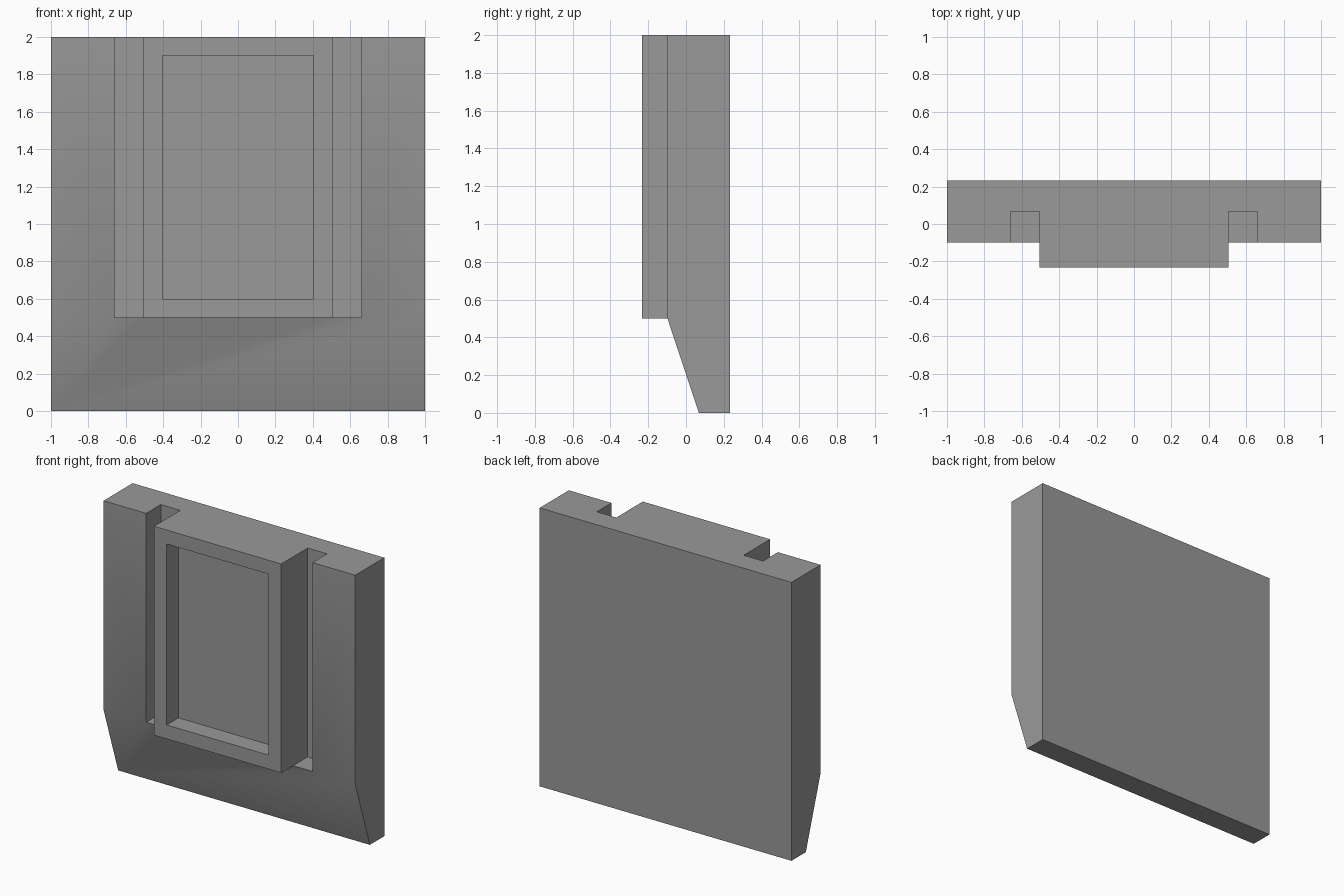
import bpy, math

if "Cube" in bpy.data.objects:
    bpy.data.objects.remove(bpy.data.objects["Cube"])

BACK, FACE, RAISED, GROOVE = 0.232, -0.098, -0.232, 0.068
STEP, TOP = 0.5, 2.0


def mesh_object(name, verts, faces):
    mesh = bpy.data.meshes.new(name)
    mesh.from_pydata(verts, [], faces)
    obj = bpy.data.objects.new(name, mesh)
    bpy.context.collection.objects.link(obj)
    return obj


def extrude_x(name, profile, half):
    """Extrude a (y, z) profile, counter-clockwise seen from +x, across +-half."""
    n = len(profile)
    verts = [(x, y, z) for x in (-half, half) for y, z in profile]
    faces = [list(range(n))[::-1], list(range(n, 2 * n))]
    faces += [(i, (i + 1) % n, (i + 1) % n + n, i + n) for i in range(n)]
    return mesh_object(name, verts, faces)


def box(name, half, y0, y1, z0, z1):
    return extrude_x(name, [(y0, z0), (y1, z0), (y1, z1), (y0, z1)], half)


def combine(target, tool, operation):
    tool.hide_render = True
    mod = target.modifiers.new(operation.title(), 'BOOLEAN')
    mod.operation = operation
    mod.solver = 'EXACT'
    mod.object = tool
    bpy.context.view_layer.objects.active = target
    bpy.ops.object.modifier_apply(modifier=mod.name)
    bpy.data.objects.remove(tool)


# Slab with its lower front edge tapering back
panel = extrude_x("wall_panel", [(GROOVE, 0), (BACK, 0), (BACK, TOP),
                                 (FACE, TOP), (FACE, STEP)], 1.0)

# Wide channel, then the raised block that leaves a groove on either side
combine(panel, box("channel_cutter", 0.661, -0.5, GROOVE, STEP, 2.5), 'DIFFERENCE')
combine(panel, box("raised_block", 0.506, RAISED, 0.15, STEP, TOP), 'UNION')

# Shallow rectangular recess in the raised block
combine(panel, box("recess_cutter", 0.404, -0.5, FACE, 0.6, 1.9), 'DIFFERENCE')

# Dark grey finish
grey = bpy.data.materials.new("dark_grey")
grey.diffuse_color = (0.32, 0.32, 0.32, 1)
grey.use_nodes = True
grey.node_tree.nodes["Principled BSDF"].inputs["Base Color"].default_value = grey.diffuse_color
panel.data.materials.clear()
panel.data.materials.append(grey)

# Soft shading across the taper, sharp elsewhere
bpy.ops.object.select_all(action='DESELECT')
panel.select_set(True)
bpy.context.view_layer.objects.active = panel
bpy.ops.object.shade_smooth_by_angle(angle=math.radians(30))
